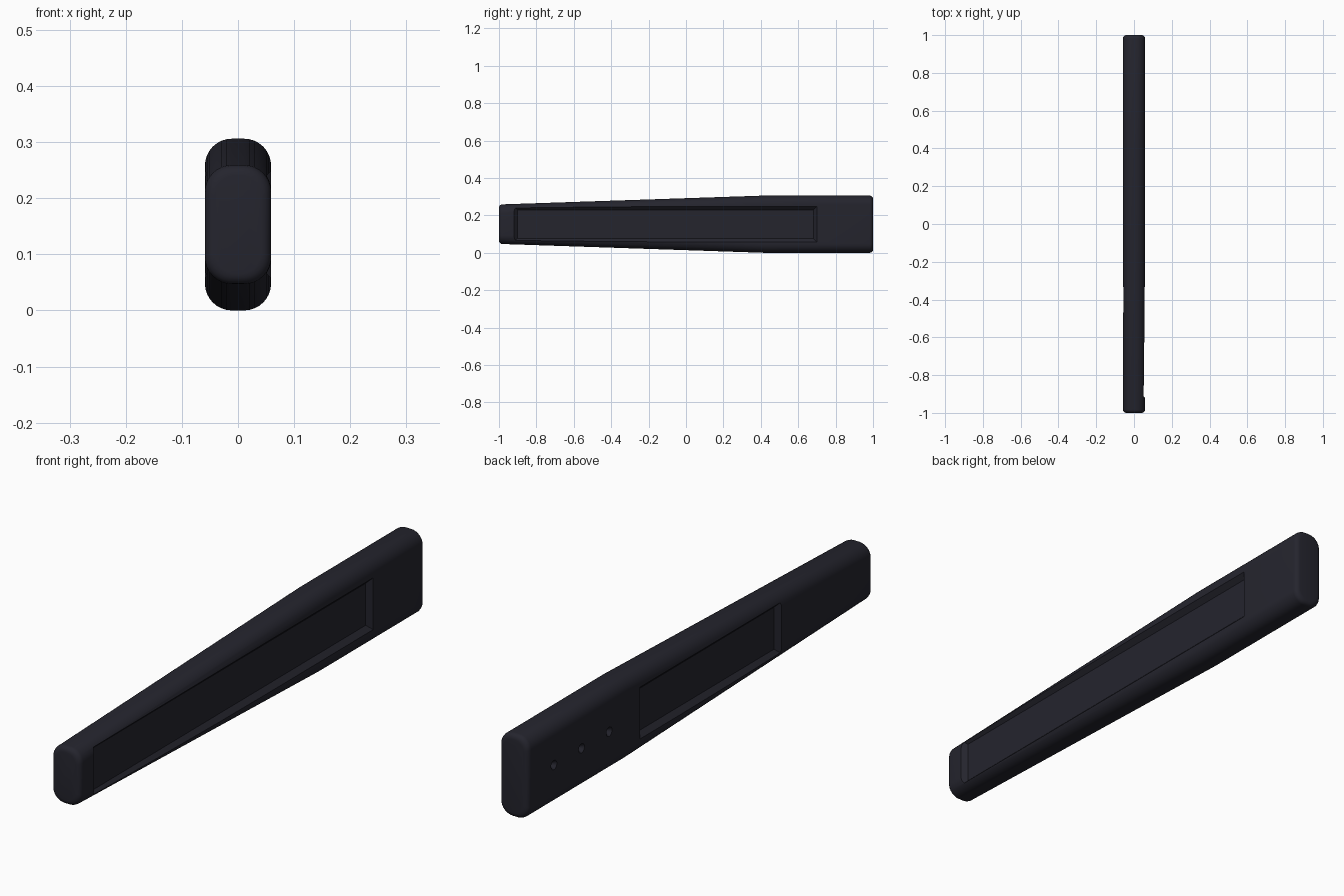
import bpy, bmesh, math

if "Cube" in bpy.data.objects:
    bpy.data.objects.remove(bpy.data.objects["Cube"])

MID = 0.153      # height of the long axis
HALF_W = 0.059   # half thickness in x

mat = bpy.data.materials.new("charcoal")
mat.diffuse_color = (0.018, 0.018, 0.027, 1)
mat.use_nodes = True
mat.node_tree.nodes["Principled BSDF"].inputs["Base Color"].default_value = mat.diffuse_color


def loft(name, rings):
    """Skin a list of equal-length rings and cap both ends."""
    bm = bmesh.new()
    loops = [[bm.verts.new(p) for p in ring] for ring in rings]
    n = len(loops[0])
    for a, b in zip(loops, loops[1:]):
        for i in range(n):
            j = (i + 1) % n
            bm.faces.new((a[i], a[j], b[j], b[i]))
    bm.faces.new(loops[0])
    bm.faces.new(loops[-1])
    bmesh.ops.recalc_face_normals(bm, faces=bm.faces)
    mesh = bpy.data.meshes.new(name)
    bm.to_mesh(mesh)
    bm.free()
    mesh.materials.append(mat)
    ob = bpy.data.objects.new(name, mesh)
    bpy.context.collection.objects.link(ob)
    return ob


def section(y, half_h, inset, steps=8):
    """Rounded rectangle across the bar at y."""
    w, h = HALF_W - inset, half_h - inset
    r = 0.048 - inset * 0.5
    ring = []
    for q, (sx, sz) in enumerate(((1, 1), (-1, 1), (-1, -1), (1, -1))):
        for k in range(steps + 1):
            a = math.pi / 2 * (q + k / steps)
            ring.append((sx * (w - r) + r * math.cos(a), y,
                         MID + sz * (h - r) + r * math.sin(a)))
    return ring


# Tapered bar with softened ends
END, H0, H1 = 0.018, 0.106, 0.153
rings = []
for k in range(5):
    a = math.pi / 2 * k / 4
    rings.append(section(-1 + END * (1 - math.sin(a)), H0, END * (1 - math.cos(a))))
rings.reverse()
rings = rings[::-1] if rings[0][0][1] > rings[-1][0][1] else rings
rings[:] = [section(-1 + END * (1 - math.cos(math.pi / 8 * k)), H0,
                    END * (1 - math.sin(math.pi / 8 * k))) for k in range(5)]
rings += [section(0.42, H1, 0)]
rings += [section(1 - END * (1 - math.cos(math.pi / 8 * k)), H1,
                  END * (1 - math.sin(math.pi / 8 * k))) for k in range(4, -1, -1)]
bar = loft("tapered_bar", rings)


def pocket(name, side, y0, y1, half_h, depth):
    """Shallow side recess cutter with sloping walls."""
    out = []
    for x, grow in ((HALF_W - depth, -depth), (HALF_W + 0.02, 0.02)):
        a, b, h = y0 - grow, y1 + grow, half_h + grow
        out.append([(side * x, a, MID - h), (side * x, b, MID - h),
                    (side * x, b, MID + h), (side * x, a, MID + h)])
    return loft(name, out)


def dimple(name, y, r=0.017, depth=0.018):
    """Small conical hole cutter on the left side."""
    out = []
    for x, rad in ((-HALF_W + depth, 0.004), (-HALF_W, r), (-HALF_W - 0.02, r)):
        out.append([(x, y + rad * math.cos(t * math.tau / 16),
                     MID + rad * math.sin(t * math.tau / 16)) for t in range(16)])
    return loft(name, out)


# Side recesses and the row of three small holes
cutters = [pocket("right_recess", 1, -0.92, 0.70, 0.095, 0.018),
           pocket("left_recess", -1, -0.47, 0.35, 0.095, 0.018)]
cutters += [dimple("hole", y) for y in (0.85, 0.69, 0.53)]
for c in cutters:
    c.hide_render = True
    m = bar.modifiers.new(c.name, 'BOOLEAN')
    m.operation = 'DIFFERENCE'
    m.solver = 'EXACT'
    m.object = c

# Apply the cuts, then remove the cutters
dg = bpy.context.evaluated_depsgraph_get()
cut_mesh = bpy.data.meshes.new_from_object(bar.evaluated_get(dg))
bar.modifiers.clear()
bar.data = cut_mesh
bar.data.materials.clear()
bar.data.materials.append(mat)
bar.data.polygons.foreach_set("material_index", [0] * len(bar.data.polygons))
for c in cutters:
    bpy.data.objects.remove(c)

# Smooth rounding, crisp recess edges
bpy.context.view_layer.objects.active = bar
bar.select_set(True)
bpy.ops.object.shade_smooth_by_angle(angle=math.radians(28))
